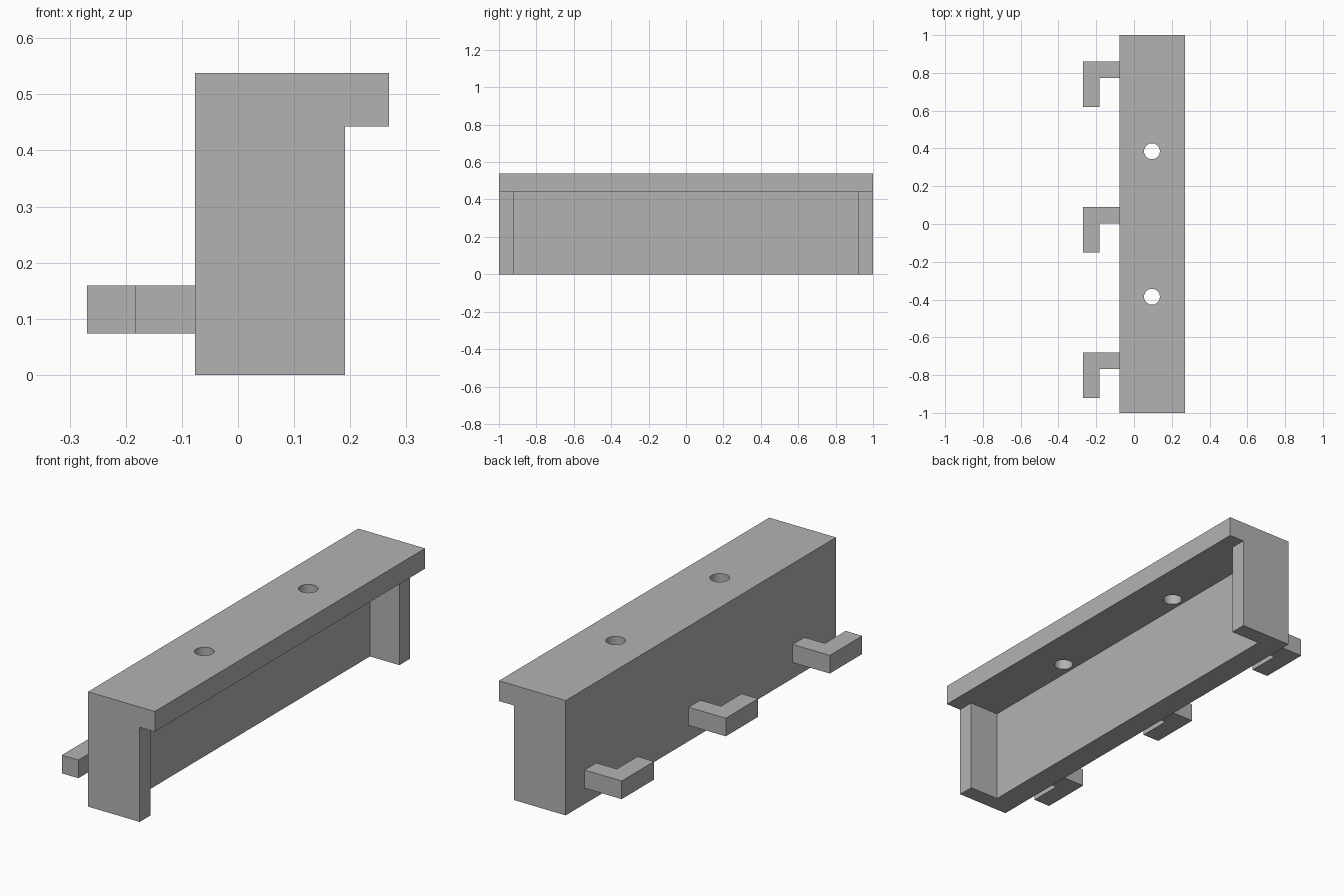
import bpy, bmesh
from mathutils import Vector

default = bpy.data.objects.get("Cube")
if default:
    bpy.data.objects.remove(default, do_unlink=True)

grey = bpy.data.materials.new("plain grey")
grey.use_nodes = True
colour = (0.45, 0.45, 0.45, 1)
grey.diffuse_color = colour
grey.node_tree.nodes["Principled BSDF"].inputs["Base Color"].default_value = colour


def add_object(name, bm):
    bmesh.ops.recalc_face_normals(bm, faces=bm.faces)
    mesh = bpy.data.meshes.new(name)
    bm.to_mesh(mesh)
    bm.free()
    mesh.materials.append(grey)
    obj = bpy.data.objects.new(name, mesh)
    bpy.context.collection.objects.link(obj)
    return obj


def prism(name, points, offset):
    """Extrude a flat outline along an offset."""
    bm = bmesh.new()
    face = bm.faces.new([bm.verts.new(p) for p in points])
    extruded = bmesh.ops.extrude_face_region(bm, geom=[face])
    verts = [v for v in extruded["geom"] if isinstance(v, bmesh.types.BMVert)]
    bmesh.ops.translate(bm, verts=verts, vec=Vector(offset))
    return add_object(name, bm)


def cut(target, cutter):
    cutter.hide_render = True
    mod = target.modifiers.new("cut", 'BOOLEAN')
    mod.operation = 'DIFFERENCE'
    mod.solver = 'EXACT'
    mod.object = cutter
    bpy.context.view_layer.objects.active = target
    bpy.ops.object.modifier_apply(modifier=mod.name)
    bpy.data.objects.remove(cutter, do_unlink=True)


# Main dimensions
back, wall, front, lip = -0.077, 0.038, 0.191, 0.269
shelf, top = 0.443, 0.538
inner = 0.922

# Body: block with an overhanging lip along its top
outline = [(back, 0), (front, 0), (front, shelf), (lip, shelf), (lip, top), (back, top)]
body = prism("bracket_body", [(x, -1, z) for x, z in outline], (0, 2, 0))

# Pocket open to the front and bottom, leaving back wall and two end walls
pocket = [(wall, -0.1), (0.5, -0.1), (0.5, shelf), (wall, shelf)]
cut(body, prism("pocket_cutter", [(x, -inner, z) for x, z in pocket], (0, 2 * inner, 0)))

# Screw holes through the top plate
for y in (-0.385, 0.385):
    bm = bmesh.new()
    bmesh.ops.create_cone(bm, cap_ends=True, segments=48, radius1=0.042,
                          radius2=0.042, depth=0.3)
    bmesh.ops.translate(bm, verts=bm.verts, vec=(0.095, y, top - 0.05))
    cut(body, add_object("hole_cutter", bm))

# L-shaped hooks on the back
hook = [(back, 0), (-0.269, 0), (-0.269, -0.24), (-0.183, -0.24), (-0.183, -0.087), (back, -0.087)]
for label, y in (("front", -0.68), ("middle", 0.09), ("rear", 0.86)):
    prism(label + "_hook", [(x, y + dy, 0.074) for x, dy in hook], (0, 0, 0.085))

# Flat faces with smooth hole walls
bpy.ops.object.select_all(action='DESELECT')
body.select_set(True)
bpy.context.view_layer.objects.active = body
bpy.ops.object.shade_smooth_by_angle(angle=0.5)
